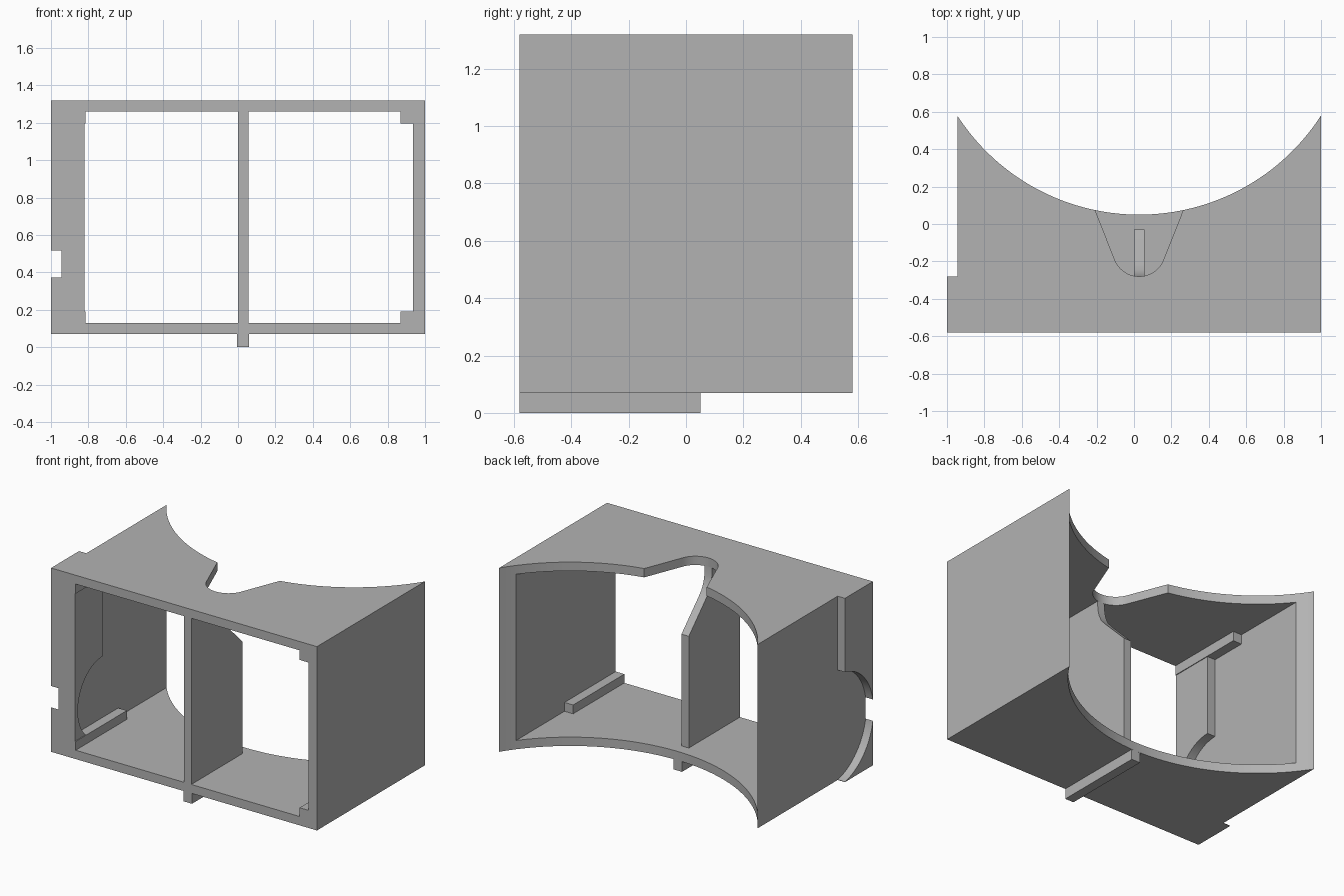
import bpy, bmesh
from math import sin, cos, asin, acos, radians, degrees, hypot

cube = bpy.data.objects.get("Cube")
if cube:
    bpy.data.objects.remove(cube, do_unlink=True)

# Main dimensions
FRONT, BACK = -0.58, 0.58
BASE, TOP = 0.07, 1.32
WALL = 0.065
LEFT, RIGHT = 1.0, -0.945
MID = (LEFT + RIGHT) / 2
FLOOR, CEIL = BASE + 0.06, TOP - 0.06
STEP = -0.28          # rear edge of the side plates
RAIL_END = -0.03
EMBED = 0.02          # overlap between joined parts

grey = bpy.data.materials.new("light grey")
grey.use_nodes = True
colour = (0.45, 0.45, 0.45, 1)
grey.diffuse_color = colour
grey.node_tree.nodes["Principled BSDF"].inputs["Base Color"].default_value = colour


def arc(cx, cy, r, start, end, steps=32):
    angles = [radians(start + (end - start) * i / steps) for i in range(steps + 1)]
    return [(cx + r * cos(a), cy + r * sin(a)) for a in angles]


def prism(name, profile, axis, low, high):
    """Extrude a profile: (x, y) along Z, or (y, z) along X."""
    bm = bmesh.new()
    place = {"Z": lambda p: (p[0], p[1], low), "X": lambda p: (low, p[0], p[1])}[axis]
    face = bm.faces.new([bm.verts.new(place(p)) for p in profile])
    result = bmesh.ops.extrude_face_region(bm, geom=[face])
    verts = [g for g in result["geom"] if isinstance(g, bmesh.types.BMVert)]
    depth = high - low
    bmesh.ops.translate(bm, verts=verts, vec=(0, 0, depth) if axis == "Z" else (depth, 0, 0))
    bmesh.ops.recalc_face_normals(bm, faces=bm.faces)
    mesh = bpy.data.meshes.new(name)
    bm.to_mesh(mesh)
    bm.free()
    mesh.materials.append(grey)
    obj = bpy.data.objects.new(name, mesh)
    bpy.context.collection.objects.link(obj)
    return obj


def box(name, x0, x1, y0, y1, z0, z1):
    return prism(name, [(x0, y0), (x1, y0), (x1, y1), (x0, y1)], "Z", z0, z1)


def combine(target, part, operation):
    """Apply a boolean and discard the helper part."""
    mod = target.modifiers.new("combine", "BOOLEAN")
    mod.operation, mod.solver, mod.object = operation, "EXACT", part
    bpy.context.view_layer.update()
    graph = bpy.context.evaluated_depsgraph_get()
    mesh = bpy.data.meshes.new_from_object(target.evaluated_get(graph))
    target.modifiers.clear()
    target.data = mesh
    bpy.data.objects.remove(part, do_unlink=True)


# Shell with a round hollow across its back
half = (LEFT - RIGHT) / 2
sag = BACK - 0.05
radius = (half ** 2 + sag ** 2) / (2 * sag)
span = degrees(asin(half / radius))
back_arc = arc(MID, 0.05 + radius, radius, 270 + span, 270 - span, 64)
shell = prism("housing", [(RIGHT, FRONT), (LEFT, FRONT)] + back_arc, "Z", BASE, TOP)
combine(shell, box("opening", RIGHT + WALL, LEFT - WALL, -1, 1, FLOOR, CEIL), "DIFFERENCE")

# Tapered finger notch in the roof
notch = [(MID + 0.315, 0.275), (MID - 0.315, 0.275)] + arc(MID, -0.14, 0.14, 200.7, 339.3)
combine(shell, prism("finger_notch", notch, "Z", CEIL - EMBED, TOP + EMBED), "DIFFERENCE")

# Central divider with a sloped upper rear corner
divider = [(FRONT, FLOOR - EMBED), (RAIL_END, FLOOR - EMBED), (RAIL_END, 0.89),
           (-0.21, 1.07), (-0.245, 1.11), (-0.265, 1.15), (-0.277, 1.2),
           (STEP, CEIL), (STEP - 0.01, CEIL + EMBED), (FRONT, CEIL + EMBED)]
combine(shell, prism("divider", divider, "X", MID - 0.0275, MID + 0.0275), "UNION")

# Inner side plate with a round bite
r, cz = 0.27, 0.385
bite_end = 180 + degrees(asin((cz - FLOOR) / r))
bite = arc(STEP, cz, r, 90, bite_end)
inner = ([(FRONT, FLOOR - EMBED), (FRONT, CEIL + EMBED), (STEP, CEIL + EMBED)]
         + bite + [(bite[-1][0], FLOOR - EMBED)])
combine(shell, prism("inner_plate", inner, "X", RIGHT + WALL - EMBED, -0.82), "UNION")

# Outer side plate, split in two by a larger round bite
r, cy, cz = 0.38, -0.207, 0.445
near = degrees(acos((STEP - cy) / r))
far = degrees(acos((FRONT - cy) / r))
for name, edge, sign in (("upper", TOP, 1), ("lower", BASE, -1)):
    profile = [(FRONT, edge), (STEP, edge)] + arc(cy, cz, r, sign * near, sign * far)
    combine(shell, prism(name + "_plate", profile, "X", -1, RIGHT + EMBED), "UNION")

# Four corner rails
for x0, x1 in ((RIGHT + WALL - EMBED, -0.815), (0.87, LEFT - WALL + EMBED)):
    for z0, z1 in ((FLOOR - EMBED, 0.19), (1.195, CEIL + EMBED)):
        combine(shell, box("rail", x0, x1, FRONT, RAIL_END, z0, z1), "UNION")

# Locating rib under the floor
combine(shell, box("bottom_rib", MID - 0.0325, MID + 0.0325, FRONT, 0.05, 0, BASE + EMBED), "UNION")

# Smooth curved walls, crisp edges
bpy.ops.object.select_all(action="DESELECT")
shell.select_set(True)
bpy.context.view_layer.objects.active = shell
bpy.ops.object.shade_smooth_by_angle(angle=radians(20))
